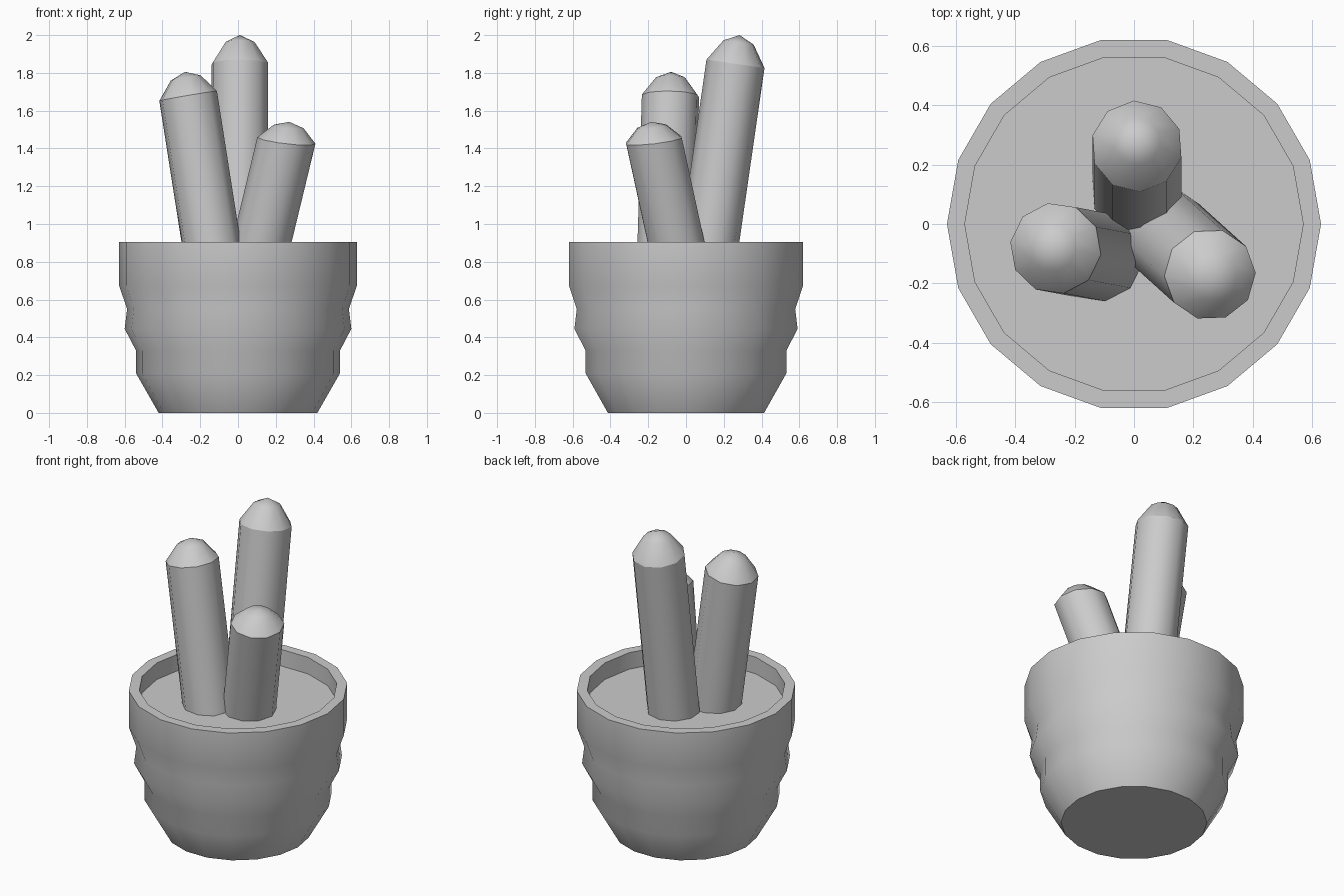
import bpy, bmesh
from math import cos, sin, radians, tau
from mathutils import Vector

if "Cube" in bpy.data.objects:
    bpy.data.objects.remove(bpy.data.objects["Cube"])


def loft(name, rings, close_start, close_end, tip=None, sharp_rings=()):
    """Skin a list of vertex rings, smooth shaded, with chosen rings kept sharp."""
    bm = bmesh.new()
    loops = [[bm.verts.new(p) for p in ring] for ring in rings]
    n = len(loops[0])
    for a, b in zip(loops, loops[1:]):
        for i in range(n):
            j = (i + 1) % n
            bm.faces.new((a[i], a[j], b[j], b[i]))
    if close_start:
        bm.faces.new(loops[0][::-1])
    if close_end:
        bm.faces.new(loops[-1])
    if tip is not None:
        t = bm.verts.new(tip)
        for i in range(n):
            bm.faces.new((loops[-1][i], loops[-1][(i + 1) % n], t))
    for f in bm.faces:
        f.smooth = True
    for k in sharp_rings:
        for i in range(n):
            bm.edges.get((loops[k][i], loops[k][(i + 1) % n])).smooth = False
    bmesh.ops.recalc_face_normals(bm, faces=bm.faces[:])
    mesh = bpy.data.meshes.new(name)
    bm.to_mesh(mesh)
    bm.free()
    obj = bpy.data.objects.new(name, mesh)
    bpy.context.collection.objects.link(obj)
    return obj


# Pot: 18-sided turned profile, bulging outside, ending in the soil disc
profile = [(0.42, 0), (0.54, 0.21), (0.54, 0.33), (0.60, 0.445), (0.587, 0.55),
           (0.63, 0.675), (0.63, 0.905), (0.57, 0.905), (0.57, 0.80)]
pot_rings = [[(r * cos(tau * i / 18), r * sin(tau * i / 18), z) for i in range(18)]
             for r, z in profile]
loft("pot_with_soil", pot_rings, True, True, sharp_rings=(0, 6, 7, 8))


# Cactus stems: 10-sided leaning columns with a domed cap
def stem(name, neck, low, slope_x, slope_y, squash, phase):
    neck, low = Vector(neck), Vector(low)
    axis = (neck - low) / (neck.z - low.z)
    foot = low + axis * (0.78 - low.z)

    def ring(center, r):
        pts = []
        for i in range(10):
            a = radians(phase + 36 * i)
            x, y = r * cos(a), r * sin(a)
            pts.append(center + Vector((x, y, x * slope_x + y * slope_y)))
        return pts

    cap = Vector((axis.x * squash, axis.y * squash, 1))
    rings = [ring(foot, 0.154), ring(neck, 0.154),
             ring(neck + cap * 0.113 * squash, 0.08)]
    loft(name, rings, True, False, neck + cap * 0.152 * squash, sharp_rings=(0, 1))


stem("tall_stem", (0.01, 0.262, 1.848), (0.01, 0.125, 0.9), 0, -0.145, 1.0, 22)
stem("middle_stem", (-0.264, -0.082, 1.678), (-0.142, -0.105, 0.9), 0.17, -0.02, 0.84, 28)
stem("short_stem", (0.256, -0.17, 1.442), (0.125, -0.052, 0.9), -0.115, 0.115, 0.65, 2)
